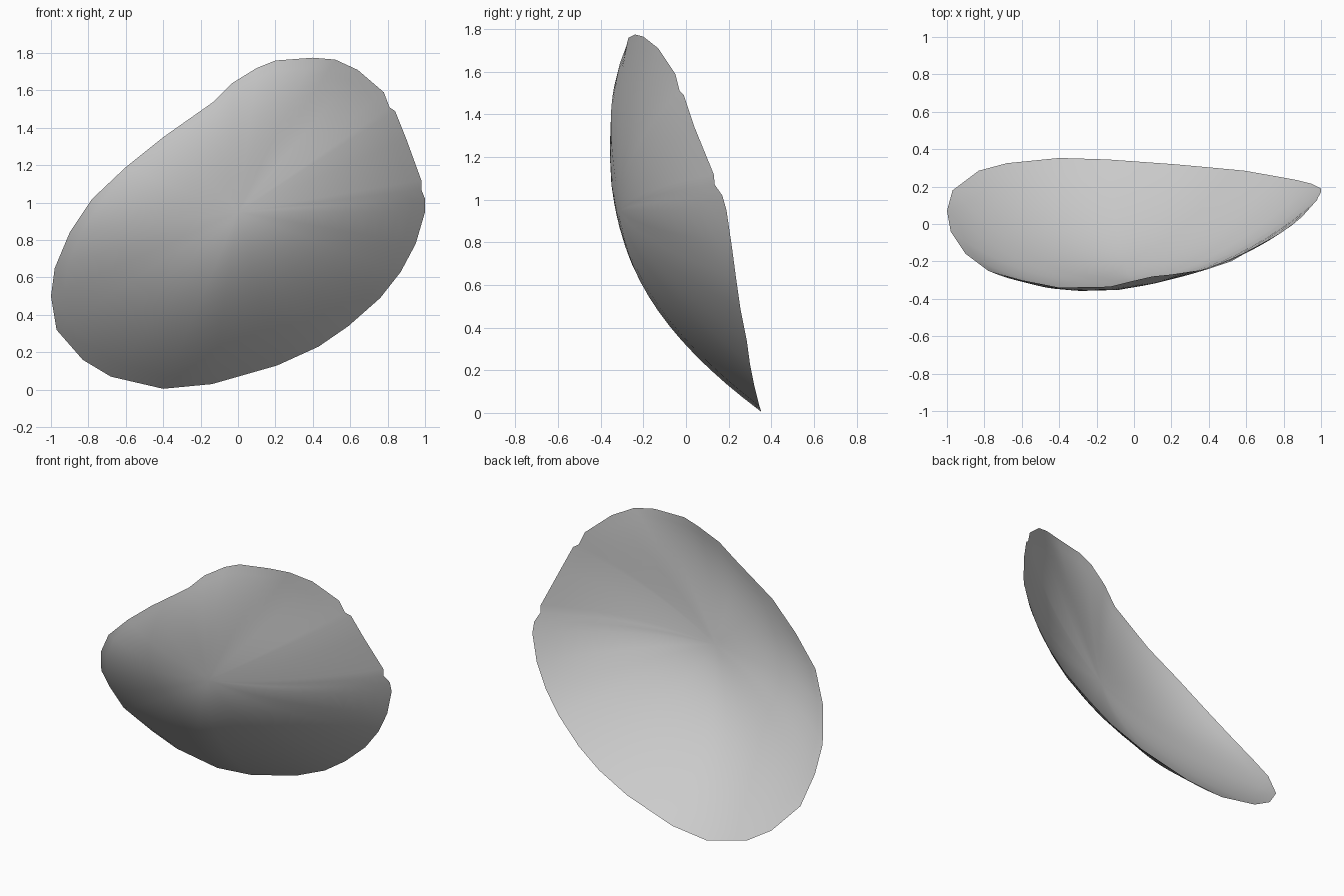
import bpy
import bmesh
import math

# Remove the default object only
default_cube = bpy.data.objects.get("Cube")
if default_cube:
    bpy.data.objects.remove(default_cube, do_unlink=True)

# Crown of the shell: position, depth and the slope of the surface there
CROWN_X, CROWN_Z, CROWN_DEPTH = 0, .95, -.31
SLOPE_X, SLOPE_Z = .12, -.11
RINGS = 14

# Rim, clockwise from the right-hand tip: x, z, rim depth, depth halfway to crown
RIM = [
    (-1, .5, .07, -.24), (-.98, .65, -.04, -.275), (-.9, .84, -.16, -.31),
    (-.78, 1.02, -.25, -.335), (-.6, 1.19, -.3, -.35), (-.4, 1.35, -.34, -.352),
    (-.13, 1.54, -.335, -.348), (-.03, 1.64, -.31, -.34), (.1, 1.72, -.28, -.33),
    (.2, 1.76, -.27, -.32), (.4, 1.775, -.24, -.295), (.52, 1.765, -.2, -.275),
    (.64, 1.71, -.13, -.26), (.78, 1.59, -.05, -.24), (.81, 1.51, -.03, -.235),
    (.84, 1.49, -.01, -.23), (.9, 1.34, .04, -.21), (.98, 1.12, .13, -.185),
    (.98, 1.07, .135, -.18), (1, 1.02, .17, -.17), (1, .95, .19, -.165),
    (.95, .78, .215, -.14), (.87, .63, .235, -.125), (.76, .49, .255, -.115),
    (.59, .34, .285, -.105), (.43, .23, .3, -.1), (.21, .13, .32, -.1),
    (-.14, .03, .345, -.12), (-.4, .005, .353, -.13), (-.68, .07, .325, -.145),
    (-.83, .16, .285, -.165), (-.97, .32, .18, -.2),
]


def spoke_point(row, t):
    """Point at fraction t of the way from the crown to a rim point."""
    x, z, rim_depth, mid_depth = row
    dx, dz = x - CROWN_X, z - CROWN_Z
    lean = SLOPE_X * dx + SLOPE_Z * dz
    middle = mid_depth - CROWN_DEPTH - lean / 2
    edge = rim_depth - CROWN_DEPTH - lean
    bulge = (8 * middle - edge) * t ** 2 + (2 * edge - 8 * middle) * t ** 3
    return (CROWN_X + dx * t, CROWN_DEPTH + lean * t + bulge, CROWN_Z + dz * t)


def make_material(name, colour):
    material = bpy.data.materials.new(name)
    material.use_nodes = True
    material.diffuse_color = colour
    shader = material.node_tree.nodes["Principled BSDF"]
    shader.inputs["Base Color"].default_value = colour
    return material


# Open curved sheet made from concentric rings around the crown
bm = bmesh.new()
crown = bm.verts.new((CROWN_X, CROWN_DEPTH, CROWN_Z))
rings = [[bm.verts.new(spoke_point(row, ring / RINGS)) for row in RIM]
         for ring in range(1, RINGS + 1)]
for i in range(len(RIM)):
    j = (i + 1) % len(RIM)
    bm.faces.new((crown, rings[0][j], rings[0][i]))
    for inner, outer in zip(rings, rings[1:]):
        bm.faces.new((inner[i], inner[j], outer[j], outer[i]))

# Outer side faces the front
bm.normal_update()
if sum(face.normal.y * face.calc_area() for face in bm.faces) > 0:
    bmesh.ops.reverse_faces(bm, faces=bm.faces[:])

mesh = bpy.data.meshes.new("curved_shell")
bm.to_mesh(mesh)
bm.free()
mesh.materials.append(make_material("light_grey", (.6, .6, .6, 1)))
shell = bpy.data.objects.new("curved_shell", mesh)
bpy.context.collection.objects.link(shell)

# Smooth shading across the whole sheet
bpy.ops.object.select_all(action="DESELECT")
shell.select_set(True)
bpy.context.view_layer.objects.active = shell
bpy.ops.object.shade_smooth_by_angle(angle=math.radians(60))
